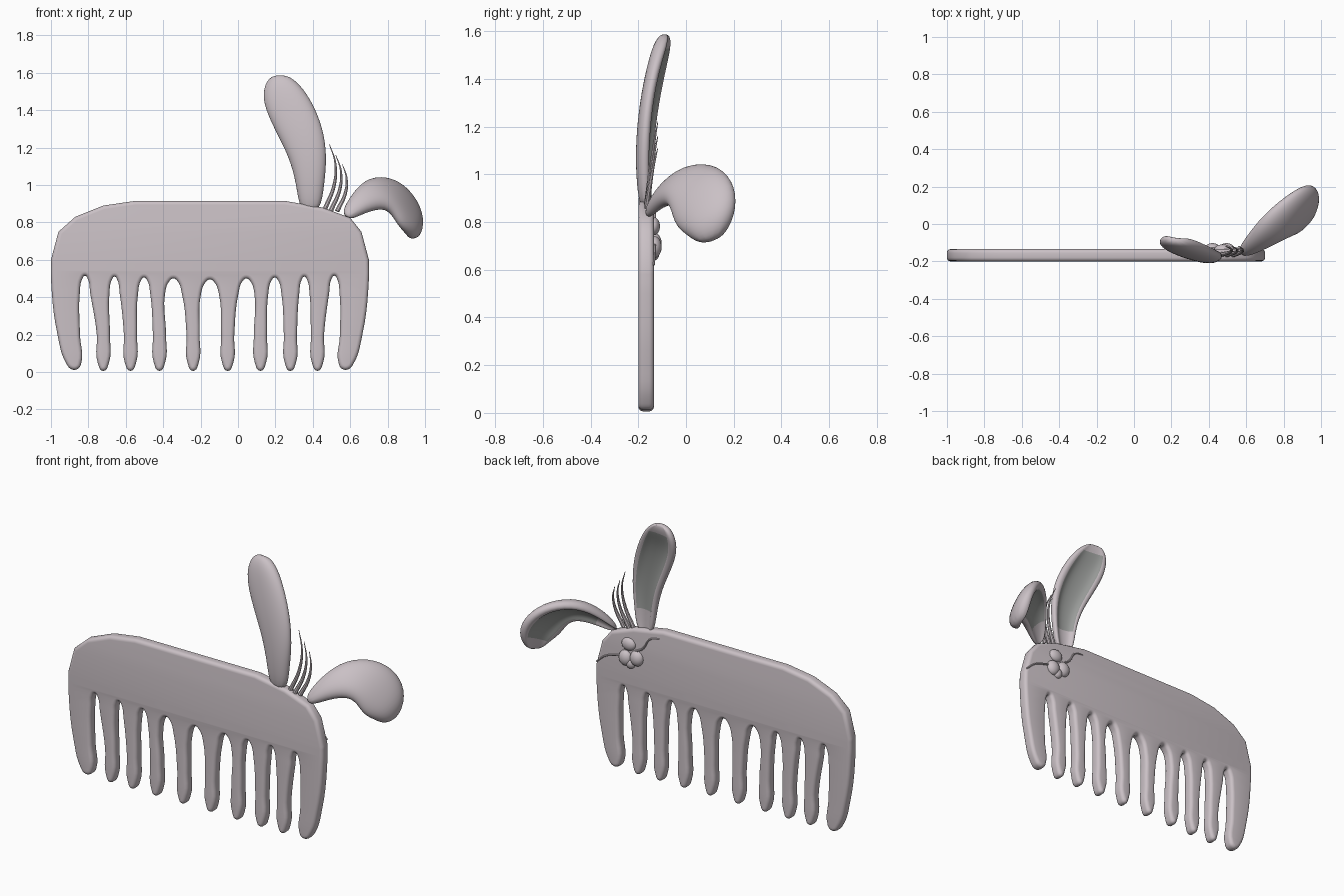
import bpy, bmesh, math
from mathutils import Vector

cube = bpy.data.objects.get("Cube")
if cube:
    bpy.data.objects.remove(cube)


def material(name, rgb):
    m = bpy.data.materials.new(name)
    m.use_nodes = True
    m.diffuse_color = (*rgb, 1)
    m.node_tree.nodes["Principled BSDF"].inputs["Base Color"].default_value = (*rgb, 1)
    return m


BASE = material("pinkish_grey", (0.59, 0.53, 0.56))
INNER = material("inner_ear_grey", (0.33, 0.34, 0.33))


def add(name, data, mats=(BASE,)):
    ob = bpy.data.objects.new(name, data)
    bpy.context.collection.objects.link(ob)
    for m in mats:
        data.materials.append(m)
    return ob


def select(ob):
    bpy.ops.object.select_all(action='DESELECT')
    ob.select_set(True)
    bpy.context.view_layer.objects.active = ob


def finish_curve(ob):
    """Turn a curve into a welded, smooth mesh."""
    select(ob)
    bpy.ops.object.convert(target='MESH')
    ob = bpy.context.object
    bm = bmesh.new()
    bm.from_mesh(ob.data)
    bmesh.ops.remove_doubles(bm, verts=bm.verts, dist=0.0002)
    bmesh.ops.recalc_face_normals(bm, faces=bm.faces)
    bm.to_mesh(ob.data)
    bm.free()
    bpy.ops.object.shade_smooth_by_angle(angle=math.radians(40))


# Comb outline: outer edge, teeth and gaps, rounded top
teeth = [-0.72, -0.575, -0.42, -0.24, -0.055, 0.12, 0.28, 0.425]
gaps = [-0.818, -0.66, -0.502, -0.345, -0.15, 0.045, 0.197, 0.355, 0.515]
end = [(0.70, 0.5), (0.665, 0.2), (0.615, 0.04), (0.59, 0.015),
       (0.56, 0.015), (0.54, 0.04), (0.545, 0.2)]
outline = [(-0.3 - x, z) for x, z in end]
for i, g in enumerate(gaps):
    left = teeth[i - 1] if i else -0.88
    right = teeth[i] if i < len(teeth) else 0.585
    half = max(0.026, (right - left - 0.09) / 2)
    if i in (0, len(gaps) - 1):
        half = 0.028
    top = 0.515 - 0.02 * (1 - abs(i - 4) / 4)
    outline += [(g - half, 0.42), (g - half * 0.5, top - 0.015), (g, top),
                (g + half * 0.5, top - 0.015), (g + half, 0.42)]
    if i < len(teeth):
        t = right
        outline += [(t - 0.035, 0.2), (t - 0.03, 0.05), (t, 0.006),
                    (t + 0.03, 0.05), (t + 0.035, 0.2)]
outline += end[::-1]
outline += [(0.70, 0.6), (0.66, 0.75), (0.6, 0.825), (0.45, 0.88), (0.25, 0.915),
            (-0.55, 0.915), (-0.72, 0.89), (-0.87, 0.83), (-0.96, 0.75), (-1.0, 0.6)]

cu = bpy.data.curves.new("comb_body", 'CURVE')
cu.dimensions = '2D'
cu.fill_mode = 'BOTH'
cu.extrude, cu.bevel_depth, cu.offset = 0.012, 0.021, -0.021
cu.bevel_resolution = 3
sp = cu.splines.new('BEZIER')
sp.bezier_points.add(len(outline) - 1)
sp.use_cyclic_u = True
sp.resolution_u = 5
for p, (x, z) in zip(sp.bezier_points, outline):
    p.co = (x, z, 0)
    kind = 'VECTOR' if z > 0.55 else 'AUTO'
    p.handle_left_type = p.handle_right_type = kind
comb = add("comb_body", cu)
comb.rotation_euler.x = math.pi / 2
comb.location.y = -0.167
finish_curve(comb)

# Ears: lofted sections, rounded outside and dished inside
SECTION = [(1, 0.1), (0.75, 0.75), (0.3, 1.05), (-0.3, 1.05), (-0.75, 0.75), (-1, 0.1),
           (-0.92, -0.6), (-0.66, -0.65), (-0.48, 0), (0.48, 0), (0.66, -0.65), (0.92, -0.6)]


def ear(name, rings, thick):
    centres = [Vector(c) for c, w in rings]
    last = len(rings) - 1
    bm = bmesh.new()
    loops = []
    for i, (c, w) in enumerate(rings):
        w = Vector(w)
        tangent = centres[min(i + 1, last)] - centres[max(i - 1, 0)]
        normal = tangent.cross(w).normalized()
        depth = thick * min(1, w.length / 0.08)
        loop = []
        for u, v in SECTION:
            if i >= last - 1 and v == 0:
                v = -0.5
            loop.append(bm.verts.new(centres[i] + w * u * 1.05 + normal * depth * v * 1.1))
        loops.append(loop)
    n = len(SECTION)
    for i in range(last):
        for j in range(n):
            k = (j + 1) % n
            f = bm.faces.new((loops[i][j], loops[i][k], loops[i + 1][k], loops[i + 1][j]))
            f.material_index = int(j in (7, 8, 9) and 1 <= i < last - 1)
    bm.faces.new(loops[0])
    bm.faces.new(loops[-1])
    bmesh.ops.recalc_face_normals(bm, faces=bm.faces)
    me = bpy.data.meshes.new(name)
    bm.to_mesh(me)
    bm.free()
    ob = add(name, me, (BASE, INNER))
    sub = ob.modifiers.new("smooth", 'SUBSURF')
    sub.levels = sub.render_levels = 2
    select(ob)
    bpy.ops.object.shade_smooth()


upright = [(0.385, -0.165, 0.85, 0.055), (0.387, -0.172, 1.0, 0.073), (0.375, -0.167, 1.15, 0.1),
           (0.325, -0.15, 1.3, 0.13), (0.265, -0.122, 1.44, 0.133),
           (0.235, -0.095, 1.54, 0.095), (0.225, -0.082, 1.588, 0.04)]
ear("upright_ear", [((x, y, z), (-w, w * 0.12, 0)) for x, y, z, w in upright], 0.036)
ear("drooping_ear", [
    ((0.57, -0.16, 0.83), (-0.02, 0.015, 0.02)),
    ((0.65, -0.1, 0.91), (-0.04, 0.03, 0.045)),
    ((0.74, -0.025, 0.965), (-0.05, 0.055, 0.075)),
    ((0.83, 0.04, 0.945), (-0.01, 0.1, 0.095)),
    ((0.9, 0.08, 0.87), (0.025, 0.125, 0.085)),
    ((0.945, 0.105, 0.79), (0.03, 0.1, 0.045)),
    ((0.945, 0.105, 0.715), (0.01, 0.045, 0.01))], 0.045)


# Tapered strands: hair tuft between the ears and whiskers on the back
def strand(name, points, radius, tip):
    c = bpy.data.curves.new(name, 'CURVE')
    c.dimensions = '3D'
    c.bevel_depth = radius
    c.bevel_resolution = 2
    c.use_fill_caps = True
    s = c.splines.new('BEZIER')
    s.bezier_points.add(len(points) - 1)
    s.resolution_u = 8
    for i, (p, co) in enumerate(zip(s.bezier_points, points)):
        p.co = co
        p.handle_left_type = p.handle_right_type = 'AUTO'
        p.radius = 1 + (tip - 1) * i / (len(points) - 1)
    finish_curve(add(name, c))


for i, (x, top) in enumerate([(0.46, 1.22), (0.495, 1.16), (0.53, 1.11)]):
    h = top - 0.86
    strand(f"hair_strand_{i + 1}", [
        (x, -0.165, 0.86), (x + 0.055 - i * 0.005, -0.15, 0.86 + h * 0.4),
        (x + 0.06 - i * 0.005, -0.135, 0.86 + h * 0.72), (x + 0.028, -0.118, top)], 0.013, 0.12)
strand("left_whisker", [(0.49, -0.133, 0.71), (0.56, -0.131, 0.695),
                        (0.63, -0.131, 0.67), (0.69, -0.135, 0.62)], 0.007, 0.6)
strand("right_whisker", [(0.43, -0.133, 0.75), (0.38, -0.131, 0.78),
                         (0.33, -0.131, 0.85), (0.27, -0.135, 0.865)], 0.007, 0.6)


# Muzzle: nose, two cheeks and chin
def blob(name, x, z, size):
    me = bpy.data.meshes.new(name)
    bm = bmesh.new()
    bmesh.ops.create_uvsphere(bm, u_segments=24, v_segments=12, radius=1)
    bm.to_mesh(me)
    bm.free()
    ob = add(name, me)
    ob.location = (x, -0.135, z)
    ob.scale = size
    select(ob)
    bpy.ops.object.shade_smooth()


blob("nose", 0.475, 0.782, (0.045, 0.026, 0.038))
blob("left_cheek", 0.495, 0.695, (0.042, 0.033, 0.046))
blob("right_cheek", 0.42, 0.71, (0.042, 0.033, 0.046))
blob("chin", 0.462, 0.67, (0.03, 0.024, 0.032))
